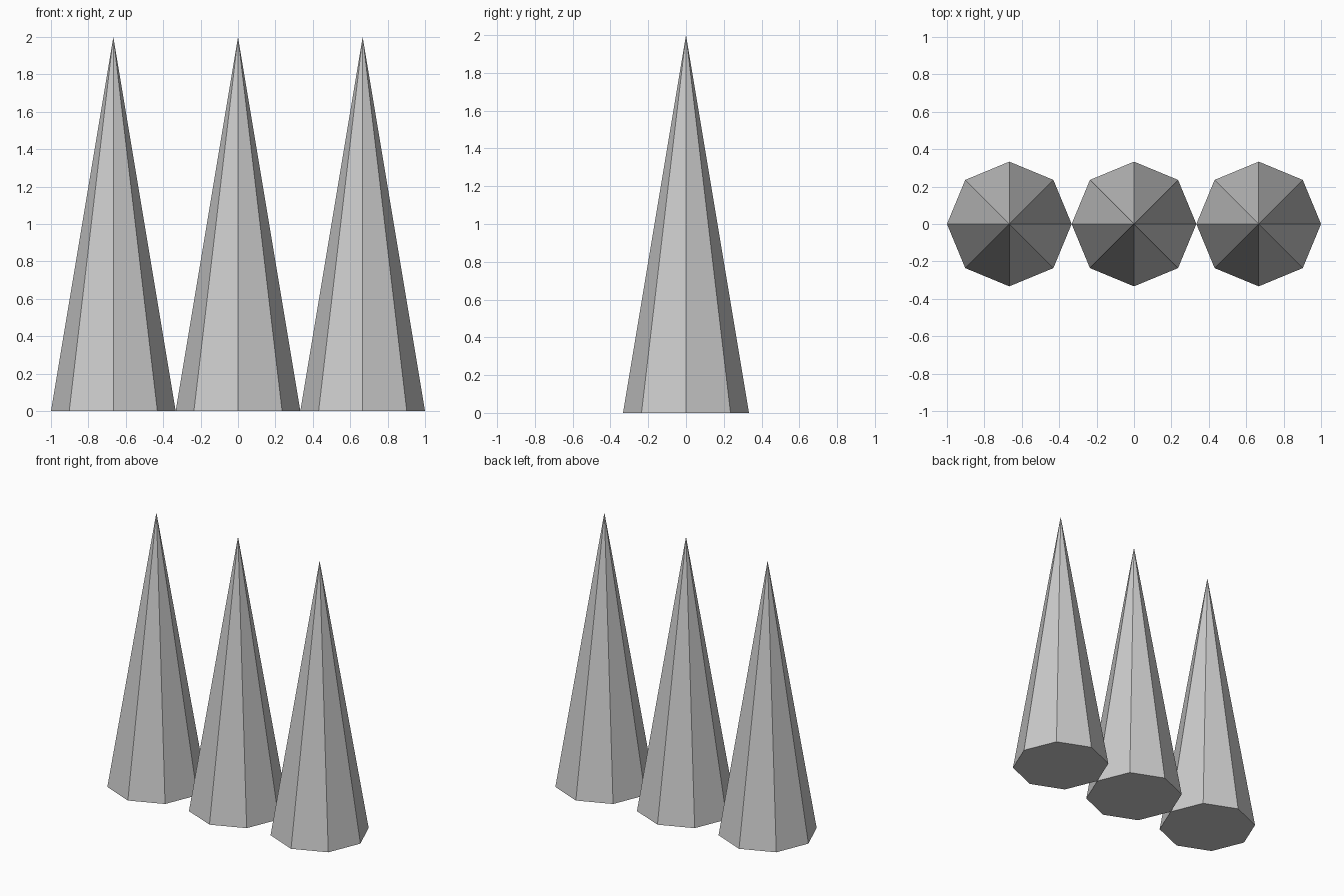
import bpy

if "Cube" in bpy.data.objects:
    bpy.data.objects.remove(bpy.data.objects["Cube"])

RADIUS = 1 / 3
HEIGHT = 2.0

# Row of three eight-sided spikes whose bases touch corner to corner
for name, step in (("left_spike", -1), ("middle_spike", 0), ("right_spike", 1)):
    bpy.ops.mesh.primitive_cone_add(
        vertices=8, radius1=RADIUS, radius2=0, depth=HEIGHT,
        end_fill_type='NGON', location=(step * 2 * RADIUS, 0, HEIGHT / 2))
    bpy.context.object.name = name
